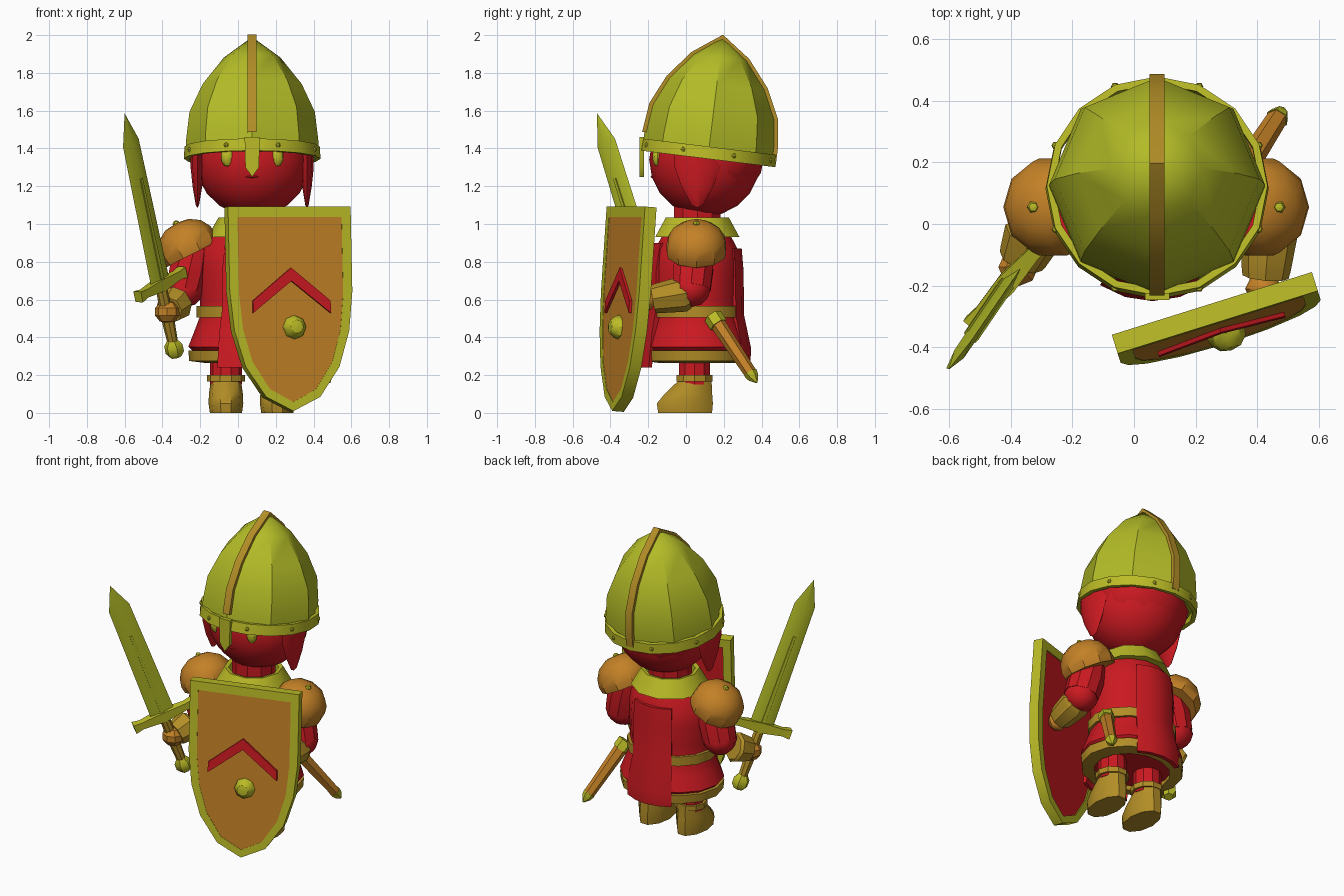
import bpy, bmesh
from math import sin, cos, pi, radians
from mathutils import Matrix, Vector

if "Cube" in bpy.data.objects:
    bpy.data.objects.remove(bpy.data.objects["Cube"])

COL = {"red": (.6, .01, .015, 1), "orange": (.55, .22, .02, 1), "leather": (.45, .27, .02, 1),
       "brass": (.5, .5, .02, 1), "steel": (.45, .5, .02, 1)}
MAT = {}
for key, c in COL.items():
    MAT[key] = bpy.data.materials.new(key)
    MAT[key].diffuse_color = c
T, R = Matrix.Translation, Matrix.Rotation


def loft(name, rings, col, M=Matrix(), loop=False):
    """Skin a list of equal-length point rings; loop joins last ring to first, else ends are capped."""
    bm = bmesh.new()
    vs = [[bm.verts.new(M @ Vector(p)) for p in r] for r in rings]
    n, m = len(vs[0]), len(vs)
    for i in range(m if loop else m - 1):
        a, b = vs[i], vs[(i + 1) % m]
        for j in range(n):
            bm.faces.new((a[j], a[(j + 1) % n], b[(j + 1) % n], b[j]))
    if not loop:
        bm.faces.new(vs[0])
        bm.faces.new(vs[-1])
    bmesh.ops.remove_doubles(bm, verts=bm.verts, dist=1e-4)
    bmesh.ops.recalc_face_normals(bm, faces=bm.faces)
    me = bpy.data.meshes.new(name)
    bm.to_mesh(me)
    bm.free()
    me.materials.append(MAT[col])
    ob = bpy.data.objects.new(name, me)
    bpy.context.collection.objects.link(ob)
    return ob


def lathe(name, prof, col, M=Matrix(), n=12, sx=1, sy=1, loop=False):
    """Revolve (radius, z) points round z."""
    angs = [2 * pi * k / n for k in range(n)]
    return loft(name, [[(r * cos(a) * sx, r * sin(a) * sy, z) for a in angs] for r, z in prof], col, M, loop)


def prism(name, outline, y0, y1, col, M=Matrix()):
    """Extrude an (x, z) outline from y0 to y1."""
    return loft(name, [[(x, y, z) for x, z in outline] for y in (y0, y1)], col, M)


def ball(name, c, r, col, n=10, m=6):
    prof = [(sin(pi * k / m), -cos(pi * k / m)) for k in range(m + 1)]
    return lathe(name, prof, col, T(c) @ Matrix.Diagonal((*r, 1)), n)


def limb(name, p, q, prof, col, n=8):
    """Lathe along p->q; profile is (radius, fraction of length)."""
    p, q = Vector(p), Vector(q)
    d = q - p
    M = T(p) @ d.to_track_quat('Z', 'Y').to_matrix().to_4x4()
    return lathe(name, [(r, t * d.length) for r, t in prof], col, M, n)


CX = .072  # body centre line

# head, hair and eyes
ball("head", (.08, .1, 1.34), (.305, .295, .3), "red", 16, 10)
ball("back_hair", (.08, .16, 1.36), (.305, .255, .24), "red", 12, 8)
lathe("neck", [(.13, .95), (.13, 1.1)], "red", T((CX, .06, 0)), 10)
for s, side in ((-1, "right"), (1, "left")):
    ball(side + "_eye", (.075 + s * .13, -.15, 1.355), (.036, .03, .052), "brass", 10, 6)
    F = T((.075 + s * .29, .06, 0)) @ Matrix.Diagonal((.3, 1, 1, 1))
    lathe(side + "_hair_lock", [(.12, 1.4), (.12, 1.3), (.085, 1.2), (.03, 1.1), (0, 1.085)], "red", F, 8)
ball("mouth", (.075, -.178, 1.25), (.035, .01, .006), "red", 8, 4)

# helmet: eight-sided dome, rim band, crest strip, nose guard, rivets
H = T((.075, .115, 1.345)) @ R(radians(-7), 4, 'X')
dome = [(.35, .03), (.35, .1), (.332, .25), (.262, .4), (.15, .54), (0, .65)]
lathe("helmet_dome", dome, "steel", H, 8)
lathe("helmet_rim", [(.335, 0), (.362, 0), (.358, .065), (.335, .065)], "brass", H, 16, loop=True)
path = [(-r, z) for r, z in dome[1:]] + [(r, z) for r, z in dome[-2::-1]]
rings = []
for y, z in path:
    d = Vector((y, z - .1)).normalized() * .012
    a, b = (y - d.x, z - d.y), (y + d.x, z + d.y)
    rings.append([(-.024, *a), (.024, *a), (.024, *b), (-.024, *b)])
loft("helmet_crest", rings, "leather", H)
prism("nose_guard", [(-.04, .21), (.04, .21), (.036, .05), (0, 0), (-.036, .05)], -.012, .012,
      "brass", T((.075, -.235, 1.25)))
for k in range(8):
    a = pi / 4 * (k + .5)
    ball("helmet_rivet", H @ Vector((.356 * cos(a), .356 * sin(a), .033)), (.014,) * 3, "brass", 6, 4)

# torso, skirt, belt, hem, collar
B = T((CX - .01, .055, 0))
lathe("tunic", [(.27, .3), (.325, .35), (.29, .44), (.26, .52), (.265, .62), (.27, .75), (.262, .86), (.2, .96)],
      "red", B, 14, 1, .87)
lathe("belt", [(.25, .505), (.282, .505), (.282, .565), (.25, .565)], "leather", B, 14, 1, .87, True)
lathe("skirt_hem", [(.24, .265), (.32, .275), (.325, .33), (.26, .335)], "leather", B, 14, 1, .87, True)
lathe("collar", [(.15, .93), (.235, .93), (.175, 1.035), (.15, 1.03)], "brass", T((CX, .06, 0)), 10, loop=True)


def tabard(name, section, sign):
    """Curved cloth panel: sweep a (radius, z) section through an arc."""
    loft(name, [[(r * sin(radians(a)), sign * r * cos(radians(a)), z) for r, z in section]
                for a in (-34, -17, 0, 17, 34)], "red", T((CX - .012, .055, 0)))


tabard("front_tabard", [(.305, .24), (.285, .42), (.258, .55), (.258, .75), (.23, .9),
                        (.19, .9), (.225, .75), (.225, .5), (.26, .4), (.285, .24)], -1)
tabard("back_tabard", [(.285, .25), (.29, .34), (.252, .52), (.25, .75), (.24, .87),
                       (.2, .87), (.22, .75), (.22, .52), (.26, .34), (.26, .25)], 1)

# legs and boots
for s, side in ((-1, "right"), (1, "left")):
    L = T((CX + s * .136, .045, 0))
    lathe(side + "_leg", [(.085, .15), (.085, .4)], "red", L, 10)
    lathe(side + "_boot_cuff", [(.07, .165), (.1, .165), (.1, .2), (.07, .2)], "leather", L, 10, loop=True)
    rr = []
    for z, front, back, w in ((0, -.2, .1, .085), (.05, -.207, .105, .092), (.1, -.165, .1, .09), (.17, -.09, .095, .08)):
        c, h = (front + back) / 2, (back - front) / 2
        rr.append([(w * cos(2 * pi * k / 10), c + h * sin(2 * pi * k / 10), z) for k in range(10)])
    loft(side + "_boot", rr, "leather", L)
    # shoulder guards with lip and stud
    P = T((CX + s * .335, .055, .875)) @ R(radians(s * 27), 4, 'Y')
    lathe(side + "_shoulder_guard", [(.14, -.04), (.158, -.04), (.165, .0), (.155, .05), (.125, .1), (.07, .135), (0, .145)],
          "orange", P, 10)
    ball(side + "_shoulder_stud", P @ Vector((0, 0, .14)), (.02,) * 3, "brass", 6, 4)

# arms
arms = {"right": ((-.23, .05, .88), (-.28, .05, .66), (-.33, -.04, .58), (-.37, -.13, .54)),
        "left": ((.38, .05, .88), (.435, .03, .66), (.44, -.01, .63), (.425, -.19, .6))}
for side, (sh, el, wr, ha) in arms.items():
    limb(side + "_upper_arm", sh, el, [(.09, 0), (.11, .5), (.105, 1)], "red", 10)
    ball(side + "_elbow", el, (.105, .105, .1), "red", 10, 6)
    limb(side + "_forearm_guard", wr, ha, [(.08, -.15), (.095, 0), (.08, .75), (.075, .9)], "leather")
ball("left_hand", (.42, -.21, .6), (.06, .05, .06), "orange", 8, 6)
ball("right_hand", (-.375, -.14, .535), (.068, .065, .062), "orange", 8, 5)

# sword, local z along the blade and local x along the guard
az = Vector((-.21, -.31, 1)).normalized()
gx = Vector((.25, .28, .14))
gx = (gx - az * gx.dot(az)).normalized()
gy = az.cross(gx)
W = Matrix((gx, gy, az)).transposed().to_4x4()
W.translation = Vector((-.41, -.19, .68))
diamond = lambda w, t, z: [(-w, 0, z), (0, -t, z), (w, 0, z), (0, t, z)]
loft("sword_blade", [diamond(.075, .022, .01), diamond(.066, .02, .8), diamond(.001, .001, .965)], "steel", W)
for s in (-1, 1):
    prism("blade_ridge", [(-.012, .02), (.012, .02), (.008, .6), (-.008, .6)], s * .014, s * .025, "steel", W)
loft("sword_guard", [[(x, -t, -h), (x, t, -h), (x, t, h), (x, -t, h)]
                     for x, t, h in ((-.19, .026, .03), (-.14, .022, .022), (0, .034, .032), (.14, .022, .022), (.19, .026, .03))],
     "brass", W)
lathe("sword_grip", [(.028, -.33), (.034, -.2), (.03, -.02)], "leather", W, 8)
lathe("sword_pommel", [(.03, -.41), (.05, -.385), (.05, -.345), (.028, -.315)], "brass", W, 6)

# scabbard on the left hip
p, q = (.34, .15, .5), (.485, .375, .16)
limb("scabbard", p, q, [(.042, 0), (.034, .88)], "orange", 6)
limb("scabbard_mouth", p, q, [(.05, -.04), (.05, .1)], "brass", 6)
limb("scabbard_tip", p, q, [(.038, .85), (.03, .92), (.005, 1.0)], "brass", 6)

# shield: rim, front panel, back panel, chevron, boss
K = T((.262, -.288, 1.09)) @ R(radians(17.4), 4, 'Z') @ R(radians(-4), 4, 'X')
half = [(.34, 0), (.34, -.45), (.318, -.66), (.26, -.85), (.15, -1.01)]
outer = half + [(0, -1.085)] + [(-x, z) for x, z in half[::-1]]
inner = [(x * .85, z * .905 - .055) for x, z in outer]
loft("shield_rim", [[(x, y, z) for x, z in o] for o, y in
                    ((outer, -.032), (inner, -.032), (inner, .032), (outer, .032))], "brass", K, True)
prism("shield_front", inner, -.03, 0, "orange", K)
prism("shield_back", inner, 0, .024, "red", K)
prism("shield_chevron", [(-.215, -.5), (0, -.325), (.215, -.5), (.215, -.565), (0, -.395), (-.215, -.565)],
      -.044, -.02, "red", K)
lathe("shield_boss", [(.064, 0), (.058, .025), (.035, .05), (0, .058)], "brass",
      K @ T((.015, -.03, -.64)) @ R(pi / 2, 4, 'X'), 8)

# smooth shading with sharp edges kept
for ob in bpy.context.collection.objects:
    ob.select_set(True)
    bpy.context.view_layer.objects.active = ob
bpy.ops.object.shade_smooth_by_angle(angle=radians(35))

for m in bpy.data.materials:
    if m.users and not m.is_grease_pencil:
        m.use_nodes = True
        m.node_tree.nodes["Principled BSDF"].inputs["Base Color"].default_value = m.diffuse_color
